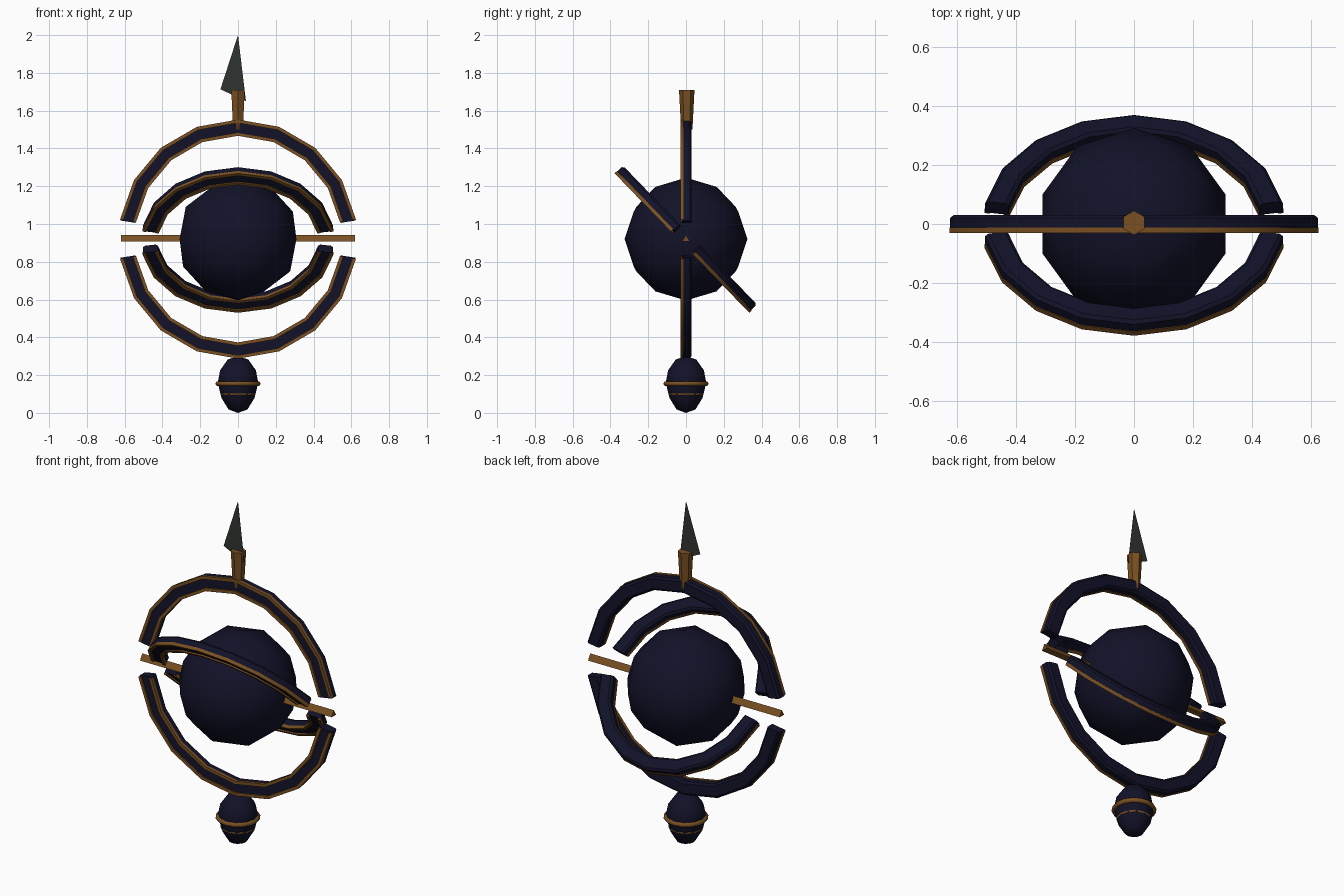
import bpy, bmesh, math
from mathutils import Matrix, Vector

cube = bpy.data.objects.get("Cube")
if cube:
    bpy.data.objects.remove(cube)

CENTRE = Vector((0, 0, 0.92))


def material(name, rgb):
    m = bpy.data.materials.new(name)
    m.use_nodes = True
    m.diffuse_color = (*rgb, 1)
    m.node_tree.nodes["Principled BSDF"].inputs["Base Color"].default_value = (*rgb, 1)
    return m


navy = material("midnight blue", (0.006, 0.006, 0.022))
gold = material("old gold", (0.19, 0.08, 0.016))
steel = material("dark steel", (0.03, 0.035, 0.03))


def add(name, bm, mat, smooth=None):
    """Turn a bmesh into a named object."""
    bmesh.ops.recalc_face_normals(bm, faces=bm.faces)
    mesh = bpy.data.meshes.new(name)
    bm.to_mesh(mesh)
    bm.free()
    mesh.materials.append(mat)
    ob = bpy.data.objects.new(name, mesh)
    bpy.context.collection.objects.link(ob)
    if smooth:
        bpy.ops.object.select_all(action="DESELECT")
        ob.select_set(True)
        bpy.context.view_layer.objects.active = ob
        bpy.ops.object.shade_smooth_by_angle(angle=math.radians(smooth))
    return ob


def sweep(bm, section, start, end, steps, closed=False):
    """Sweep (radius, depth) points around the y axis."""
    loops = []
    for i in range(steps if closed else steps + 1):
        a = math.radians(start + (end - start) * i / steps)
        loops.append([bm.verts.new((r * math.cos(a), y, r * math.sin(a))) for r, y in section])
    n = len(section)
    for i in range(steps):
        a, b = loops[i], loops[(i + 1) % len(loops)]
        for j in range(n):
            k = (j + 1) % n
            bm.faces.new((a[j], a[k], b[k], b[j]))
    if not closed:
        bm.faces.new(loops[0])
        bm.faces.new(loops[-1])


def half_ring(name, outer, inner, start, tilt):
    """Navy arc with a gold rail along both front edges."""
    place = Matrix.Translation(CENTRE) @ Matrix.Rotation(math.radians(tilt), 4, "X")
    end = start + 180 - 2 * GAP
    body = [(outer, -0.022), (outer, 0.02), (outer - 0.012, 0.03),
            (inner + 0.012, 0.03), (inner, 0.02), (inner, -0.022)]
    bm = bmesh.new()
    sweep(bm, body, start, end, 8)
    bm.transform(place)
    add(name, bm, navy, 30)
    bm = bmesh.new()
    for r in (outer - 0.015, inner - 0.003):
        rail = [(r, -0.03), (r + 0.018, -0.03), (r + 0.018, -0.012), (r, -0.012)]
        sweep(bm, rail, start + 0.5, end - 0.5, 8)
    bm.transform(place)
    add(name + "_rails", bm, gold, 30)


# Four half rings: the outer pair upright, the inner pair tilted
GAP = 9
for level, start in (("upper", GAP), ("lower", 180 + GAP)):
    half_ring("outer_ring_" + level, 0.63, 0.55, start, 0)
    half_ring("inner_ring_" + level, 0.51, 0.43, start, 44)

# Central globe
bm = bmesh.new()
bmesh.ops.create_icosphere(bm, subdivisions=2, radius=0.325, matrix=Matrix.Translation(CENTRE))
add("globe", bm, navy, 40)

# Three-sided axle through the globe
bm = bmesh.new()
bmesh.ops.create_cone(bm, cap_ends=True, segments=3, radius1=0.023, radius2=0.023, depth=1.24,
                      matrix=Matrix.Translation(CENTRE) @ Matrix.Rotation(math.pi / 2, 4, "Y")
                      @ Matrix.Rotation(math.pi / 2, 4, "Z"))
add("axle", bm, gold)

# Tapered socket on top of the rings
bm = bmesh.new()
bmesh.ops.create_cone(bm, cap_ends=True, segments=6, radius1=0.03, radius2=0.041, depth=0.21,
                      matrix=Matrix.Translation((0, 0.004, 1.605)))
add("spike_socket", bm, gold)

# Flat blade
bm = bmesh.new()
bm.faces.new([bm.verts.new(p) for p in ((-0.093, 0, 1.713), (0.042, 0, 1.65), (0, 0, 2))])
add("spike_blade", bm, steel)

# Egg-shaped pommel, spun from a profile
bm = bmesh.new()
profile = [(0, 0), (0.05, 0.018), (0.088, 0.08), (0.107, 0.16), (0.095, 0.225), (0.055, 0.282), (0, 0.302)]
verts = [bm.verts.new((r, 0, z)) for r, z in profile]
edges = [bm.edges.new(pair) for pair in zip(verts, verts[1:])]
bmesh.ops.spin(bm, geom=verts + edges, axis=(0, 0, 1), cent=(0, 0, 0),
               angle=math.tau, steps=12, use_duplicate=False)
bmesh.ops.remove_doubles(bm, verts=bm.verts, dist=0.0005)
add("pommel", bm, navy, 50)

# Gold bands around the pommel, the lower one half sunk
for name, major, minor, z in (("pommel_band", 0.106, 0.014, 0.155), ("pommel_lower_band", 0.086, 0.008, 0.1)):
    bm = bmesh.new()
    circle = [(major + minor * math.cos(t), minor * math.sin(t))
              for t in (math.tau * i / 6 for i in range(6))]
    sweep(bm, circle, 0, 360, 16, closed=True)
    bm.transform(Matrix.Translation((0, 0, z)) @ Matrix.Rotation(math.pi / 2, 4, "X"))
    add(name, bm, gold, 70)
